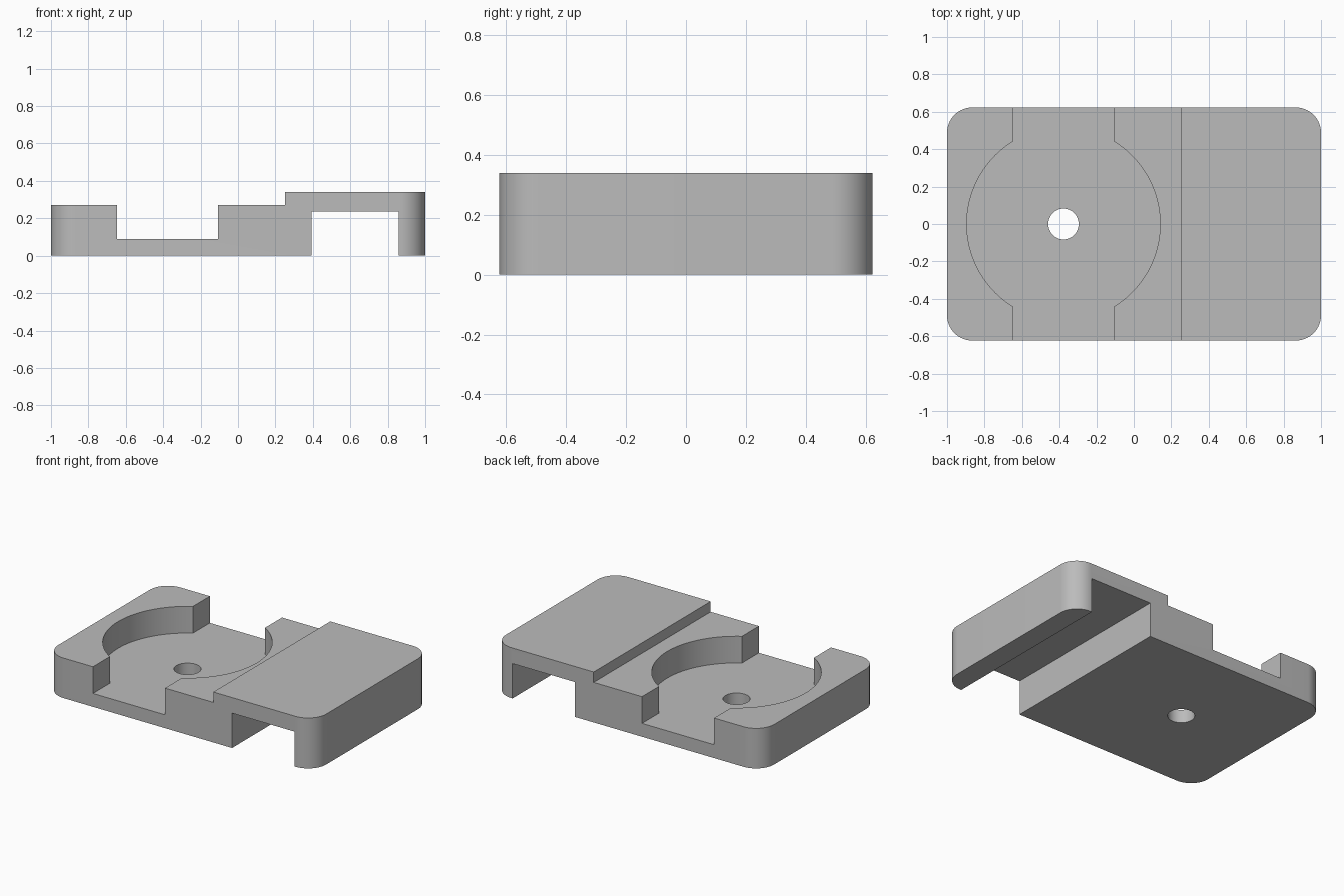
import bpy, bmesh, math

cube = bpy.data.objects.get("Cube")
if cube:
    bpy.data.objects.remove(cube, do_unlink=True)

HALF_X, HALF_Y, HEIGHT, CORNER = 1.0, 0.623, 0.34, 0.135
POCKET_X, FLOOR = -0.377, 0.09

grey = bpy.data.materials.new("plain grey")
grey.use_nodes = True
colour = (0.5, 0.5, 0.5, 1)
grey.diffuse_color = colour
grey.node_tree.nodes["Principled BSDF"].inputs["Base Color"].default_value = colour


def prism(name, outline, z0, z1):
    """Extrude a closed xy outline from z0 up to z1."""
    bm = bmesh.new()
    face = bm.faces.new([bm.verts.new((x, y, z0)) for x, y in outline])
    top = bmesh.ops.extrude_face_region(bm, geom=[face])["geom"]
    bmesh.ops.translate(bm, vec=(0, 0, z1 - z0),
                        verts=[v for v in top if isinstance(v, bmesh.types.BMVert)])
    bmesh.ops.recalc_face_normals(bm, faces=bm.faces)
    mesh = bpy.data.meshes.new(name)
    bm.to_mesh(mesh)
    bm.free()
    mesh.materials.append(grey)
    obj = bpy.data.objects.new(name, mesh)
    bpy.context.collection.objects.link(obj)
    return obj


def arc(cx, cy, r, start, sweep, n):
    return [(cx + r * math.cos(start + sweep * i / n),
             cy + r * math.sin(start + sweep * i / n)) for i in range(n + 1)]


def circle(cx, cy, r, n):
    return arc(cx, cy, r, 0, math.tau, n)[:-1]


def rect(x0, x1, y=0.8):
    return [(x0, -y), (x1, -y), (x1, y), (x0, y)]


# Rounded block
outline = []
for k, (sx, sy) in enumerate([(1, 1), (-1, 1), (-1, -1), (1, -1)]):
    outline += arc(sx * (HALF_X - CORNER), sy * (HALF_Y - CORNER), CORNER,
                   k * math.pi / 2, math.pi / 2, 16)
body = prism("holder_body", outline, 0, HEIGHT)

# Low deck, round pocket, front-to-back channel, drain hole, underside slot
cutters = [
    prism("low_deck_cutter", rect(-1.2, 0.252), 0.27, 0.6),
    prism("pocket_cutter", circle(POCKET_X, 0, 0.518, 96), FLOOR, 0.5),
    prism("channel_cutter", rect(POCKET_X - 0.269, POCKET_X + 0.269), FLOOR, 0.55),
    prism("hole_cutter", circle(POCKET_X, 0, 0.083, 48), -0.2, 0.2),
    prism("slot_cutter", rect(0.392, 0.857), -0.2, 0.235),
]
bpy.context.view_layer.objects.active = body
for cutter in cutters:
    cutter.hide_render = True
    cut = body.modifiers.new(cutter.name, 'BOOLEAN')
    cut.operation, cut.solver, cut.object = 'DIFFERENCE', 'EXACT', cutter
    bpy.ops.object.modifier_apply(modifier=cut.name)
    bpy.data.objects.remove(cutter, do_unlink=True)

# Smooth walls with sharp edges
bpy.ops.object.select_all(action='DESELECT')
body.select_set(True)
bpy.ops.object.shade_smooth_by_angle(angle=math.radians(30))
